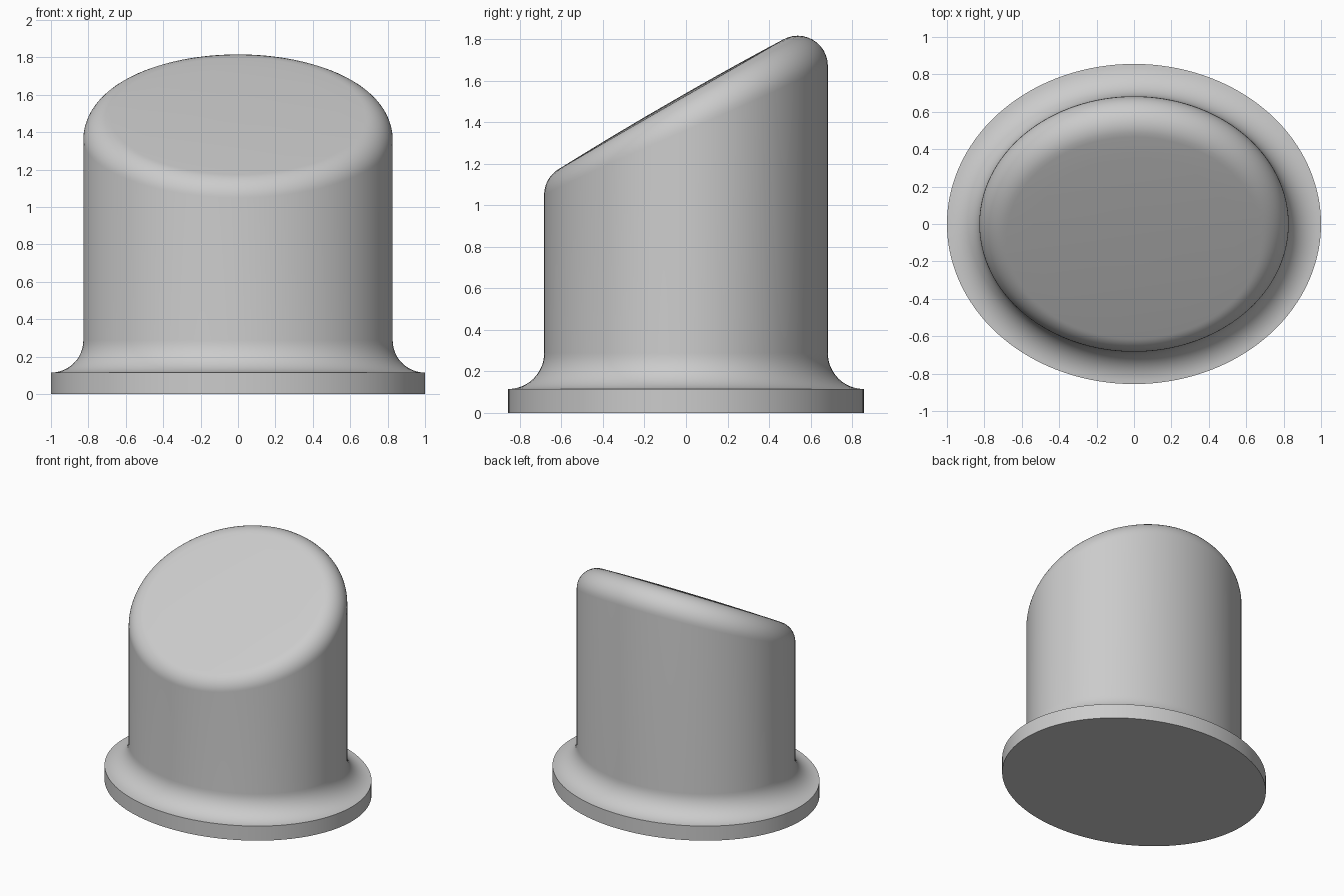
import bpy, bmesh
from math import sin, cos, pi, radians
from mathutils import Vector

if "Cube" in bpy.data.objects:
    bpy.data.objects.remove(bpy.data.objects["Cube"], do_unlink=True)

SEGMENTS, ARC = 128, 12
RX, RY = 0.827, 0.683        # elliptical post
FLANGE, COVE = 0.115, 0.173  # base thickness, cove radius
ROUND = 0.145                # rounding of the slanted rim
TILT = radians(30)
TOP_Z, DOME = 1.528, 0.012   # slanted face height on the axis, slight crown
UP = Vector((0, -sin(TILT), cos(TILT)))

grey = bpy.data.materials.new("plain grey")
grey.use_nodes = True
colour = (0.6, 0.6, 0.6, 1)
grey.diffuse_color = colour
grey.node_tree.nodes["Principled BSDF"].inputs["Base Color"].default_value = colour


def wall(t):
    """Point on the post outline and its outward direction."""
    return (Vector((RX * cos(t), RY * sin(t), 0)),
            Vector((cos(t) / RX, sin(t) / RY, 0)).normalized())


def section(t):
    """Upright section from the base edge to near the crown centre."""
    p, n = wall(t)
    z = Vector((0, 0, 1))
    pts = [p + n * COVE, p + n * COVE + z * FLANGE]
    # Cove running from the flange up into the post
    for i in range(1, ARC + 1):
        a = i / ARC * pi / 2
        pts.append(p + n * COVE * (1 - sin(a)) + z * (FLANGE + COVE * (1 - cos(a))))
    # Rolled rim between the post and the slanted face
    c = p - n * ROUND
    c.z = TOP_Z + c.y * math_tan - ROUND / cos(TILT)
    swing = n.angle(UP)
    for i in range(ARC + 1):
        f = i / ARC
        d = (n * sin((1 - f) * swing) + UP * sin(f * swing)) / sin(swing)
        pts.append(c + d * ROUND)
    # Slightly crowned slanted face
    rim, centre = pts[-1], Vector((0, UP.y * ROUND, TOP_Z + UP.y * ROUND * math_tan))
    for s in (0.8, 0.6, 0.4, 0.2):
        pts.append(centre.lerp(rim, s) + z * DOME * (1 - s * s))
    return pts


math_tan = sin(TILT) / cos(TILT)
bm = bmesh.new()
columns = [[bm.verts.new(p) for p in section(2 * pi * k / SEGMENTS)]
           for k in range(SEGMENTS)]
for k, a in enumerate(columns):
    b = columns[(k + 1) % SEGMENTS]
    for i in range(len(a) - 1):
        bm.faces.new((a[i], b[i], b[i + 1], a[i + 1]))
bm.faces.new([c[-1] for c in columns])
bm.faces.new([c[0] for c in reversed(columns)])
bmesh.ops.recalc_face_normals(bm, faces=bm.faces)

mesh = bpy.data.meshes.new("slanted_post")
bm.to_mesh(mesh)
bm.free()
mesh.materials.append(grey)
post = bpy.data.objects.new("slanted_post", mesh)
bpy.context.collection.objects.link(post)

# Smooth shading with crisp flange edges
bpy.ops.object.select_all(action="DESELECT")
post.select_set(True)
bpy.context.view_layer.objects.active = post
bpy.ops.object.shade_smooth_by_angle(angle=radians(35))
